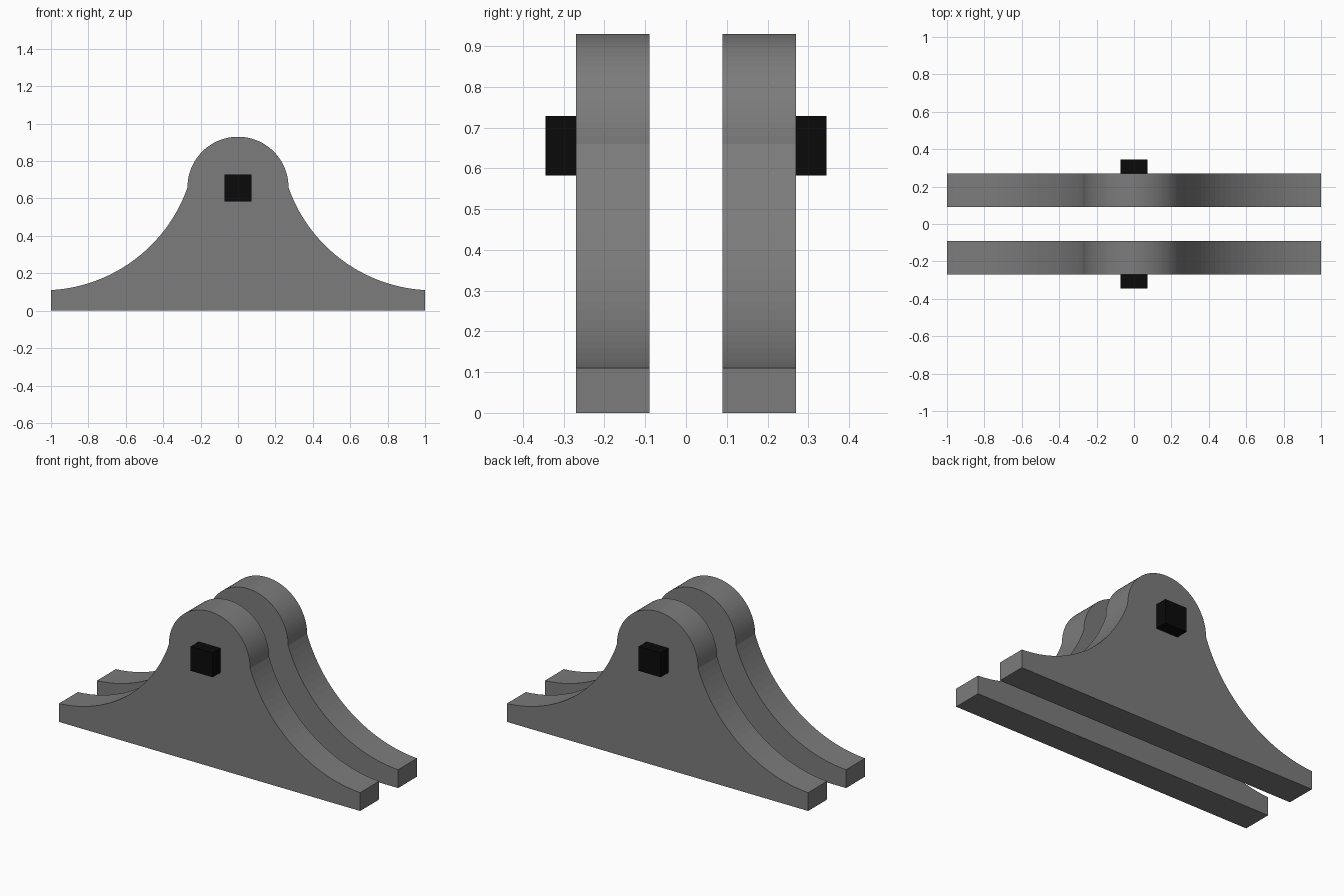
import bpy, bmesh
from math import pi, sin, cos, atan2, hypot

if "Cube" in bpy.data.objects:
    bpy.data.objects.remove(bpy.data.objects["Cube"])

CAP_R, CAP_Z = 0.27, 0.66      # rounded head
FOOT_Z = 0.11                  # end thickness of the foot
FLARE_C = (1.046, 0.931)       # centre of the concave side arc
N = 24


def colour(name, value):
    mat = bpy.data.materials.new(name)
    mat.diffuse_color = (value, value, value, 1)
    mat.use_nodes = True
    mat.node_tree.nodes["Principled BSDF"].inputs["Base Color"].default_value = mat.diffuse_color
    return mat


def arc(c, r, a0, a1, n):
    return [(c[0] + r * cos(a0 + (a1 - a0) * i / n),
             c[1] + r * sin(a0 + (a1 - a0) * i / n)) for i in range(n + 1)]


def bracket_profile():
    start, end = (1, FOOT_Z), (CAP_R, CAP_Z)
    r = hypot(start[0] - FLARE_C[0], start[1] - FLARE_C[1])
    a0, a1 = [atan2(p[1] - FLARE_C[1], p[0] - FLARE_C[0]) % (2 * pi) for p in (start, end)]
    flare = arc(FLARE_C, r, a0, a1, N)
    flare[-1] = end
    head = arc((0, CAP_Z), CAP_R, 0, pi, 2 * N)
    left = [(-x, z) for x, z in reversed(flare)]
    return [(1, 0)] + flare + head[1:-1] + left + [(-1, 0)]


def extrude_profile(name, pts, y0, y1, mat):
    bm = bmesh.new()
    face = bm.faces.new([bm.verts.new((x, y0, z)) for x, z in pts])
    ext = bmesh.ops.extrude_face_region(bm, geom=[face])
    verts = [g for g in ext["geom"] if isinstance(g, bmesh.types.BMVert)]
    bmesh.ops.translate(bm, verts=verts, vec=(0, y1 - y0, 0))
    bmesh.ops.recalc_face_normals(bm, faces=bm.faces)
    mesh = bpy.data.meshes.new(name)
    bm.to_mesh(mesh)
    bm.free()
    mesh.materials.append(mat)
    obj = bpy.data.objects.new(name, mesh)
    bpy.context.collection.objects.link(obj)
    return obj


grey, black = colour("dark_grey", 0.2), colour("black", 0.003)
h, pz = 0.073, 0.656
square = [(h, pz - h), (h, pz + h), (-h, pz + h), (-h, pz - h)]

# Two matching side plates, each with a square pin on its outer face
for side, s in (("front", -1), ("back", 1)):
    extrude_profile(side + "_plate", bracket_profile(), s * 0.09, s * 0.27, grey)
    extrude_profile(side + "_pin", square, s * 0.27, s * 0.345, black)
